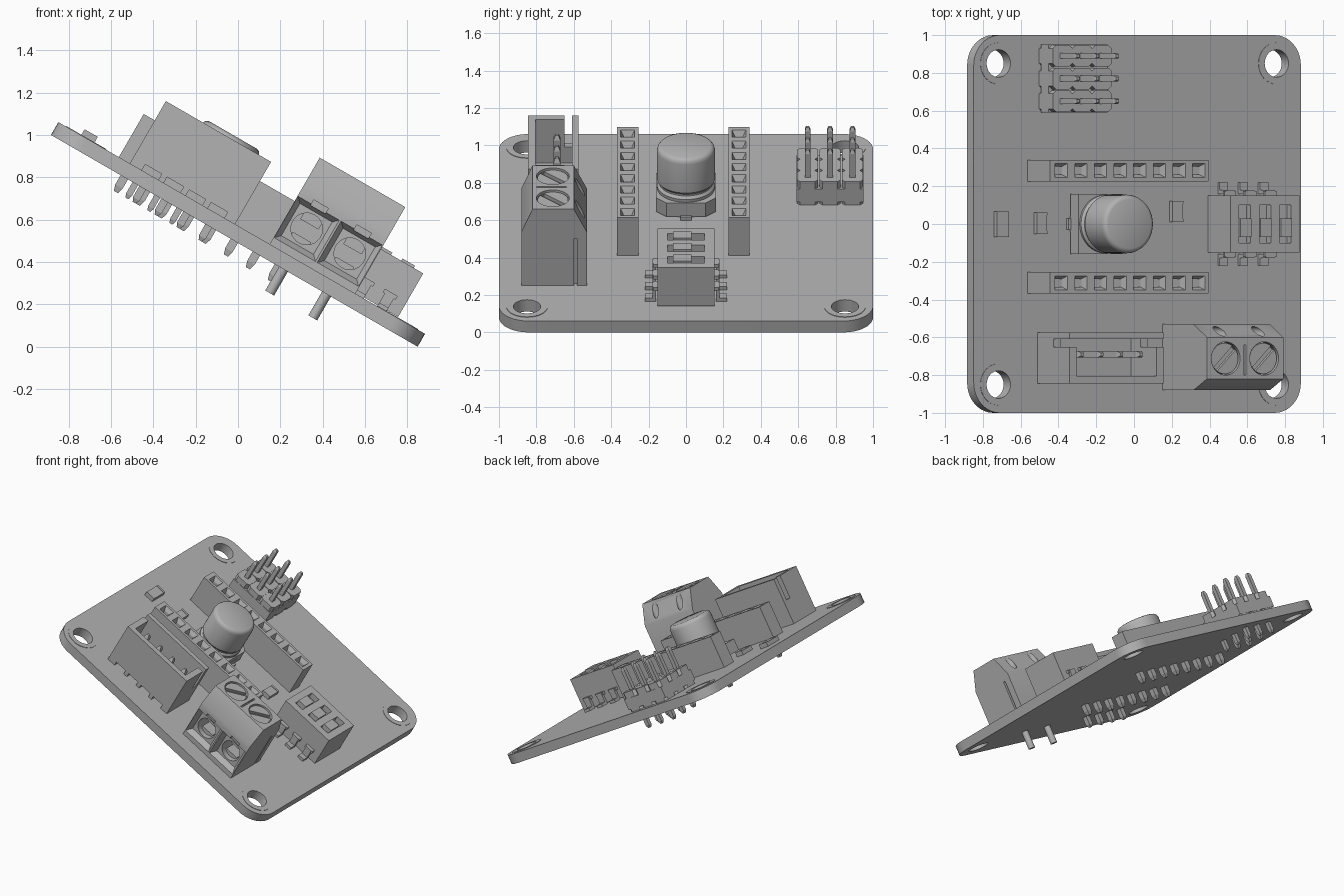
import bpy, bmesh, math
from mathutils import Matrix, Vector

cube = bpy.data.objects.get("Cube")
if cube:
    bpy.data.objects.remove(cube, do_unlink=True)

# Everything is modelled on a flat board (top at z = 0), then tilted about y
TILT = Matrix.Translation((0.0175, 0, 0.5606)) @ Matrix.Rotation(math.radians(30), 4, 'Y')
PITCH = 0.12

grey = bpy.data.materials.new("plain_grey")
grey.use_nodes = True
grey.diffuse_color = (0.45, 0.45, 0.45, 1)
grey.node_tree.nodes["Principled BSDF"].inputs["Base Color"].default_value = grey.diffuse_color


def box(bm, x, y, z):
    """Box from three (low, high) ranges."""
    mid = Vector([(a + b) / 2 for a, b in (x, y, z)])
    size = [b - a for a, b in (x, y, z)]
    bmesh.ops.create_cube(bm, size=1, matrix=Matrix.Translation(mid) @ Matrix.Diagonal((*size, 1)))


def rod(bm, start, end, r, r_end=None, sides=32):
    """Cylinder or cone; four sides give an axis-aligned square with half-width r."""
    a, b = Vector(start), Vector(end)
    square = sides == 4
    k = math.sqrt(2) if square else 1
    turn = Matrix.Rotation(math.pi / 4 if square else 0, 4, 'Z')
    d = b - a
    tip = Matrix.Identity(4) if d.z > abs(d.y) else Matrix.Rotation(math.pi if d.z < -abs(d.y) else -math.pi / 2, 4, 'X')
    bmesh.ops.create_cone(bm, cap_ends=True, segments=sides, radius1=r * k,
                          radius2=(r if r_end is None else r_end) * k, depth=d.length,
                          matrix=Matrix.Translation((a + b) / 2) @ tip @ turn)


def prism(bm, points, direction):
    """Extrude a closed polygon along a direction."""
    face = bm.faces.new([bm.verts.new(p) for p in points])
    out = bmesh.ops.extrude_face_region(bm, geom=[face], use_keep_orig=True)
    moved = [g for g in out["geom"] if isinstance(g, bmesh.types.BMVert)]
    bmesh.ops.translate(bm, verts=moved, vec=direction)
    bmesh.ops.recalc_face_normals(bm, faces=bm.faces)


def finish(name, bm, cutters=(), smooth=False):
    """Turn a bmesh into an object, carving each cutter from it in turn."""
    def to_object(label, source):
        mesh = bpy.data.meshes.new(label)
        source.to_mesh(mesh)
        source.free()
        mesh.materials.append(grey)
        obj = bpy.data.objects.new(label, mesh)
        bpy.context.collection.objects.link(obj)
        obj.matrix_world = TILT
        return obj
    obj = to_object(name, bm)
    for c in cutters:
        tool = to_object("cutter", c)
        tool.hide_render = True
        mod = obj.modifiers.new("cut", 'BOOLEAN')
        mod.object, mod.solver = tool, 'EXACT'
        bpy.context.view_layer.update()
        result = bpy.data.meshes.new_from_object(obj.evaluated_get(bpy.context.evaluated_depsgraph_get()))
        obj.modifiers.clear()
        obj.data = result
        bpy.data.objects.remove(tool, do_unlink=True)
    if smooth:
        bpy.ops.object.select_all(action='DESELECT')
        obj.select_set(True)
        bpy.context.view_layer.objects.active = obj
        bpy.ops.object.shade_smooth_by_angle(angle=math.radians(35))
    return obj


new = bmesh.new

# Circuit board with rounded corners, four mounting holes and thin pads
board, holes, pads, bores = new(), new(), new(), new()
outline = []
for i, (sx, sy) in enumerate([(1, 1), (-1, 1), (-1, -1), (1, -1)]):
    for k in range(11):
        t = math.pi / 2 * (i + k / 10)
        outline.append((sx * 0.84 + 0.16 * math.cos(t), sy * 0.84 + 0.16 * math.sin(t), -0.07))
    x, y = sx * 0.85, sy * 0.85
    rod(holes, (x, y, -0.2), (x, y, 0.1), 0.073)
    rod(pads, (x, y, -0.01), (x, y, 0.003), 0.11)
    rod(bores, (x, y, -0.2), (x, y, 0.1), 0.073)
prism(board, outline, (0, 0, 0.07))
finish("circuit_board", board, [holes], True)
finish("mounting_pads", pads, [bores], True)

# Two socket strips with funnel-mouthed square holes and pins below
for name, y in (("back", 0.283), ("front", -0.312)):
    body, deep, funnels, pins = new(), new(), new(), new()
    box(body, (-0.67, 0.30), (y - 0.057, y + 0.057), (0, 0.235))
    for i in range(8):
        x = -0.60 + PITCH * i
        rod(deep, (x, y, 0.08), (x, y, 0.3), 0.022, sides=4)
        rod(funnels, (x, y, 0.2), (x, y, 0.24), 0.02, 0.04, sides=4)
        rod(pins, (x, y, -0.05), (x, y, -0.12), 0.02, sides=4)
        rod(pins, (x, y, -0.12), (x, y, -0.15), 0.02, 0.011, sides=4)
    finish(name + "_socket_strip", body, [deep, funnels])
    finish(name + "_socket_pins", pins)

# Three by three pin header made of chamfered blocks
blocks, pins = new(), new()
for j in range(3):
    y = 0.65 + PITCH * j
    for i in range(3):
        x = -0.54 + PITCH * i
        a, b, c = 0.0595, 0.057, 0.04
        prism(blocks, [(x - a, y - c, 0), (x - c, y - b, 0), (x + c, y - b, 0), (x + a, y - c, 0),
                       (x + a, y + c, 0), (x + c, y + b, 0), (x - c, y + b, 0), (x - a, y + c, 0)],
              (0, 0, 0.145))
        rod(pins, (x, y, -0.13), (x, y, 0.29), 0.015, sides=4)
        rod(pins, (x, y, 0.29), (x, y, 0.31), 0.015, 0.008, sides=4)
        rod(pins, (x, y, -0.13), (x, y, -0.15), 0.015, 0.008, sides=4)
    box(blocks, (-0.60, -0.24), (y - 0.06, y + 0.06), (0.02, 0.10))
finish("pin_header_blocks", blocks)
finish("pin_header_pins", pins)

# Shrouded connector: open box, slotted ends, notches under the front wall
shroud, cavity, slots, pins = new(), new(), new(), new()
box(shroud, (-0.61, -0.036), (-0.845, -0.575), (0, 0.34))
box(cavity, (-0.567, -0.079), (-0.805, -0.61), (0.07, 0.5))
for x in (-0.61, -0.036):
    box(slots, (x - 0.06, x + 0.06), (-0.65, -0.61), (0.17, 0.5))
for i in range(4):
    x = -0.50 + PITCH * i
    box(slots, (x - 0.045, x + 0.045), (-0.9, -0.78), (-0.1, 0.032))
    rod(pins, (x, -0.69, -0.13), (x, -0.69, 0.26), 0.018, sides=4)
    rod(pins, (x, -0.69, 0.26), (x, -0.69, 0.285), 0.018, 0.008, sides=4)
    rod(pins, (x, -0.69, -0.13), (x, -0.69, -0.15), 0.018, 0.008, sides=4)
finish("connector_shroud", shroud, [cavity, slots])
finish("connector_pins", pins)

# Screw terminal: chamfered block with wire openings, screws and round legs
block, funnels, bores = new(), new(), new()
screws, screw_slots, clamps, legs = new(), new(), new(), new()
section = [(-0.88, 0), (-0.88, 0.33), (-0.82, 0.472), (-0.60, 0.472), (-0.53, 0.33), (-0.53, 0)]
prism(block, [(0.153, y, z) for y, z in section], (0.467, 0, 0))
box(funnels, (0.380, 0.392), (-0.80, -0.64), (0.45, 0.6))
box(funnels, (0.60, 0.7), (-0.598, -0.582), (-0.1, 0.29))
for x in (0.268, 0.503):
    rod(funnels, (x, -0.90, 0.15), (x, -0.84, 0.15), 0.125, 0.088, sides=4)
    rod(bores, (x, -0.95, 0.15), (x, -0.68, 0.15), 0.075)
    rod(bores, (x, -0.712, 0.43), (x, -0.712, 0.6), 0.088)
    rod(bores, (x, -0.568, 0.25), (x, -0.568, 0.6), 0.026)
    box(bores, (x - 0.04, x + 0.04), (-0.95, -0.855), (0.255, 0.285))
    rod(screws, (x, -0.712, 0.40), (x, -0.712, 0.462), 0.082)
    s = 0.057
    w = 0.010
    prism(screw_slots, [(x - s - w, -0.712 - s + w, 0.44), (x - s + w, -0.712 - s - w, 0.44),
                        (x + s + w, -0.712 + s - w, 0.44), (x + s - w, -0.712 + s + w, 0.44)], (0, 0, 0.1))
    box(clamps, (x - 0.05, x + 0.05), (-0.80, -0.66), (0.07, 0.105))
    box(clamps, (x - 0.05, x + 0.05), (-0.80, -0.66), (0.175, 0.23))
    rod(legs, (x, -0.70, -0.2), (x, -0.70, 0.02), 0.024, sides=16)
finish("terminal_block", block, [funnels, bores], True)
finish("terminal_screws", screws, [screw_slots], True)
finish("terminal_clamps", clamps)
finish("terminal_legs", legs, smooth=True)

# Slide switch bank with three wells, sliders and stepped side leads
body, wells, sliders, leads = new(), new(), new(), new()
box(body, (0.43, 0.85), (-0.152, 0.152), (0.005, 0.243))
for i in range(3):
    x = 0.517 + PITCH * 1.03 * i
    box(wells, (x - 0.035, x + 0.035), (-0.10, 0.10), (0.20, 0.4))
    box(sliders, (x - 0.034, x + 0.034), (-0.07, 0.03), (0.19, 0.255))
    for s in (-1, 1):
        for wide, y0, y1, z0, z1 in ((0.035, 0.14, 0.175, 0.07, 0.09),
                                     (0.025, 0.16, 0.18, 0, 0.09), (0.025, 0.16, 0.22, 0, 0.02)):
            box(leads, (x - wide, x + wide), sorted((s * y0, s * y1)), (z0, z1))
finish("switch_body", body, [wells])
finish("switch_sliders", sliders)
finish("switch_leads", leads)

# Round capacitor on a base with two chamfered corners
cx = -0.255
base, tabs, can = new(), new(), new()
h, c = 0.16, 0.055
prism(base, [(cx - h, -h, 0.012), (cx + h - c, -h, 0.012), (cx + h, -h + c, 0.012),
             (cx + h, h - c, 0.012), (cx + h - c, h, 0.012), (cx - h, h, 0.012)], (0, 0, 0.085))
finish("capacitor_base", base)
for s in (-1, 1):
    box(tabs, sorted((cx + s * 0.08, cx + s * 0.178)), (-0.03, 0.03), (0, 0.02))
    box(tabs, sorted((cx + s * 0.14, cx + s * 0.162)), (-0.045, 0.045), (0.01, 0.06))
finish("capacitor_leads", tabs)
profile = [(0, 0.05), (0.15, 0.05), (0.155, 0.115), (0.143, 0.13), (0.143, 0.14), (0.155, 0.155),
           (0.155, 0.33), (0.151, 0.345), (0.143, 0.355), (0.13, 0.36), (0, 0.36)]
verts = [can.verts.new((cx + r, 0, z)) for r, z in profile]
edges = [can.edges.new(pair) for pair in zip(verts, verts[1:])]
bmesh.ops.spin(can, geom=verts + edges, cent=(cx, 0, 0), axis=(0, 0, 1), angle=math.tau, steps=48)
bmesh.ops.remove_doubles(can, verts=can.verts, dist=0.0005)
bmesh.ops.recalc_face_normals(can, faces=can.faces)
finish("capacitor_can", can, smooth=True)

# Small surface chips, each with slightly raised end caps
chips = new()
for x, y, half_x, half_y, top in ((-0.84, -0.002, 0.036, 0.068, 0.03),
                                  (-0.60, 0.005, 0.031, 0.057, 0.03), (0.23, 0.067, 0.033, 0.056, 0.03)):
    box(chips, (x - half_x, x + half_x), (y - half_y + 0.01, y + half_y - 0.01), (0, top))
    for s in (-1, 1):
        box(chips, (x - half_x, x + half_x), sorted((y + s * (half_y - 0.015), y + s * half_y)), (0, top + 0.003))
finish("surface_chips", chips)
